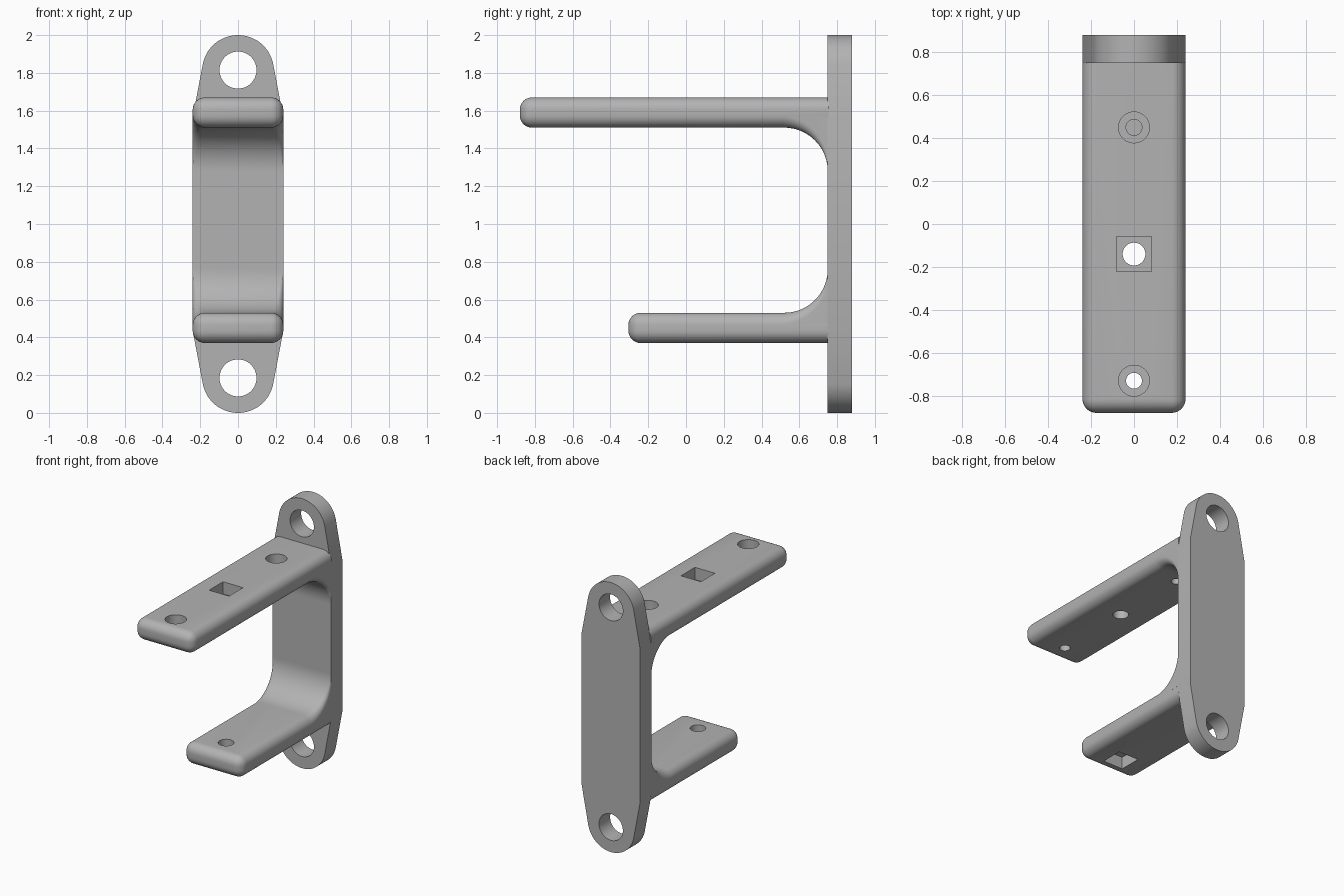
import bpy, bmesh
from math import sin, cos, pi, radians

if "Cube" in bpy.data.objects:
    bpy.data.objects.remove(bpy.data.objects["Cube"])

GREY = (0.45, 0.45, 0.45, 1)
mat = bpy.data.materials.new("grey metal")
mat.use_nodes = True
mat.diffuse_color = GREY
mat.node_tree.nodes["Principled BSDF"].inputs["Base Color"].default_value = GREY

HALF_W, ROUND, FRONT, BACK = 0.24, 0.065, 0.75, 0.88


def make(name, bm):
    bmesh.ops.recalc_face_normals(bm, faces=bm.faces)
    mesh = bpy.data.meshes.new(name)
    bm.to_mesh(mesh)
    bm.free()
    obj = bpy.data.objects.new(name, mesh)
    bpy.context.collection.objects.link(obj)
    mesh.materials.append(mat)
    return obj


def activate(obj):
    bpy.ops.object.select_all(action='DESELECT')
    obj.select_set(True)
    bpy.context.view_layer.objects.active = obj


def smooth(obj):
    activate(obj)
    bpy.ops.object.shade_smooth_by_angle(angle=radians(30))


def box_mesh(x0, x1, y0, y1, z0, z1):
    bm = bmesh.new()
    bmesh.ops.create_cube(bm, size=1)
    for v in bm.verts:
        v.co.x = x1 if v.co.x > 0 else x0
        v.co.y = y1 if v.co.y > 0 else y0
        v.co.z = z1 if v.co.z > 0 else z0
    return bm


def cut(obj, cutter):
    cutter.hide_render = True
    activate(obj)
    mod = obj.modifiers.new("hole", 'BOOLEAN')
    mod.operation, mod.solver, mod.object = 'DIFFERENCE', 'EXACT', cutter
    bpy.ops.object.modifier_apply(modifier=mod.name)
    bpy.data.objects.remove(cutter)


def cut_round(obj, radius, loc, depth, along_y=False):
    bpy.ops.mesh.primitive_cylinder_add(vertices=48, radius=radius, depth=depth, location=loc,
                                        rotation=(pi / 2 if along_y else 0, 0, 0))
    cutter = bpy.context.object
    cutter.data.materials.append(mat)
    cut(obj, cutter)


def cut_square(obj, half, y, z0, z1):
    cut(obj, make("square_cutter", box_mesh(-half, half, y - half, y + half, z0, z1)))


# Mounting plate: straight sides tapering to round ends
upper = [(HALF_W, 0.565)]
for i in range(33):
    a = radians(11 + 158 * i / 32)
    upper.append((0.19 * cos(a), 0.81 + 0.19 * sin(a)))
upper.append((-HALF_W, 0.565))
outline = upper + [(-x, -z) for x, z in upper]
bm = bmesh.new()
face = bm.faces.new([bm.verts.new((x, FRONT, 1 + z)) for x, z in outline])
ext = bmesh.ops.extrude_face_region(bm, geom=[face])
for v in ext["geom"]:
    if isinstance(v, bmesh.types.BMVert):
        v.co.y = BACK
plate = make("mounting_plate", bm)
for z in (0.185, 1.815):
    cut_round(plate, 0.098, (0, 0.81, z), 0.4, True)
smooth(plate)


# Arms: bars rounded on every edge except where they meet the plate
def make_arm(name, tip, z0, z1):
    end = FRONT + 0.005
    bm = box_mesh(-HALF_W, HALF_W, tip, end, z0, z1)
    edges = [e for e in bm.edges if min(v.co.y for v in e.verts) < end - 0.01]
    bmesh.ops.bevel(bm, geom=edges, offset=ROUND, segments=8, profile=0.5, affect='EDGES')
    return make(name, bm)


upper_arm = make_arm("upper_arm", -0.88, 1.51, 1.67)
for y in (-0.73, 0.45):
    cut_round(upper_arm, 0.037, (0, y, 1.59), 0.4)
    cut_round(upper_arm, 0.072, (0, y, 1.69), 0.2)
cut_round(upper_arm, 0.053, (0, -0.14, 1.59), 0.4)
cut_square(upper_arm, 0.082, -0.14, 1.58, 1.8)
smooth(upper_arm)

lower_arm = make_arm("lower_arm", -0.305, 0.37, 0.53)
cut_round(lower_arm, 0.053, (0, -0.14, 0.45), 0.4)
cut_square(lower_arm, 0.082, -0.14, 0.2, 0.46)
smooth(lower_arm)


# Fillets: the rounded arm edge fades out to a square edge at the plate
def make_fillet(name, face_z, side):
    radius, steps, arc = 0.23, 24, 8
    cy, cz = FRONT - radius, face_z - side * radius
    bm = bmesh.new()
    inner = [bm.verts.new((s * HALF_W, FRONT + 0.005, face_z + side * 0.06)) for s in (-1, 1)]
    rows = []
    for i in range(steps + 1):
        t = i / steps
        a, r = t * pi / 2, max(ROUND * (1 - t), 0.001)
        half = [(HALF_W - r + r * sin(k * pi / 2 / arc), r * (1 - cos(k * pi / 2 / arc)))
                for k in range(arc + 1)]
        section = [(-x, d) for x, d in reversed(half)] + half
        rows.append([bm.verts.new((x, cy + (radius + d) * sin(a), cz + side * (radius + d) * cos(a)))
                     for x, d in section])
    for p, q in zip(rows, rows[1:]):
        for k in range(len(p) - 1):
            bm.faces.new((p[k], p[k + 1], q[k + 1], q[k]))
        bm.faces.new((p[0], q[0], inner[0]))
        bm.faces.new((p[-1], q[-1], inner[1]))
    for row in (rows[0], rows[-1]):
        bm.faces.new(row + [inner[1], inner[0]])
    smooth(make(name, bm))


make_fillet("upper_fillet", 1.51, 1)
make_fillet("lower_fillet", 0.53, -1)
